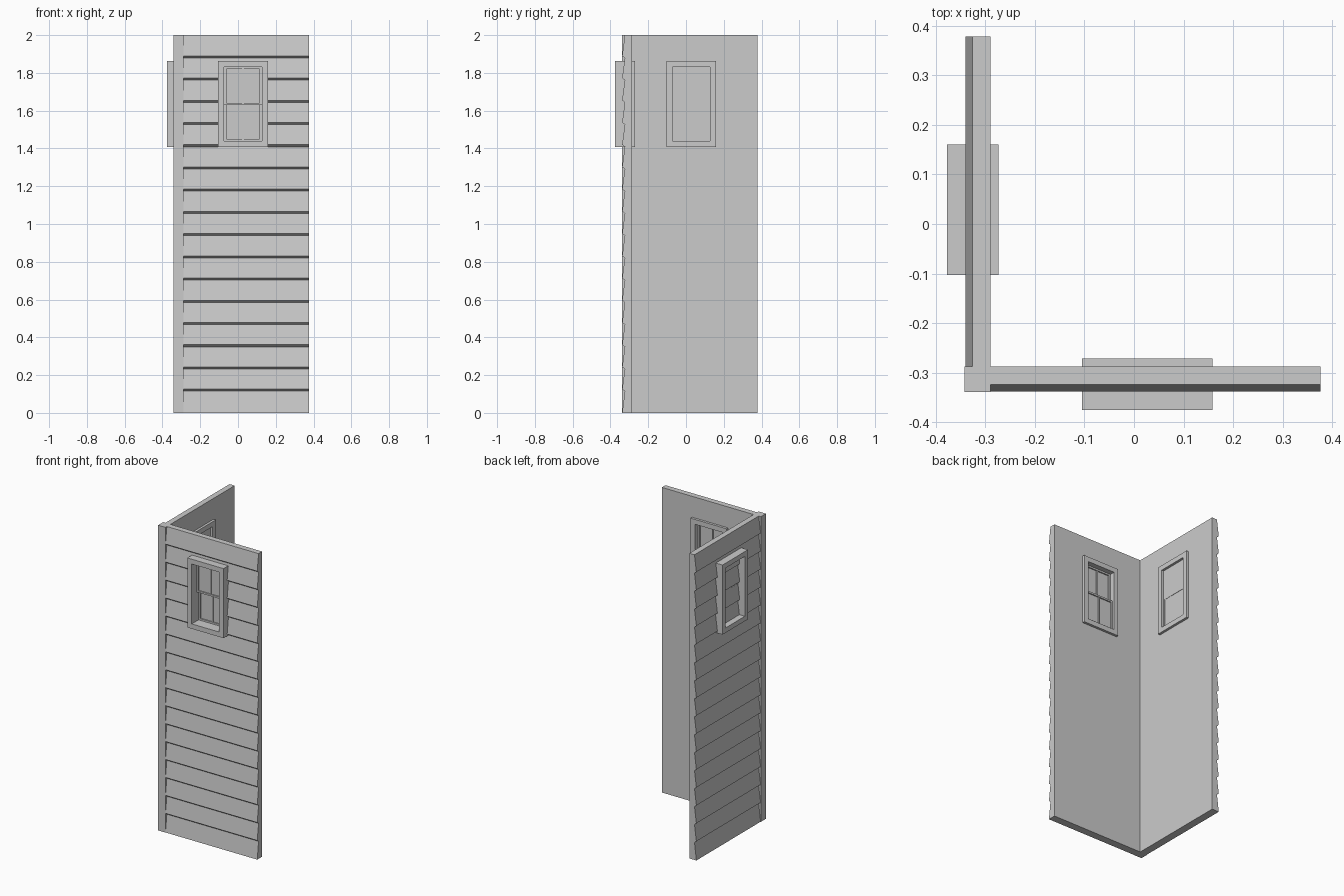
import bpy, bmesh

if "Cube" in bpy.data.objects:
    bpy.data.objects.remove(bpy.data.objects["Cube"])

BACK, OUT, TUCK = -0.287, -0.338, -0.324      # wall depths: inside face, board lip, board top
PITCH = 2 / 17


def place(v, swap):
    # The side wall is the front wall reflected across the corner diagonal
    return (v[1] - 0.002, v[0] + 0.002, v[2]) if swap else tuple(v)


def finish(name, bm, swap=False):
    for v in bm.verts:
        v.co = place(v.co, swap)
    bmesh.ops.recalc_face_normals(bm, faces=bm.faces)
    me = bpy.data.meshes.new(name)
    bm.to_mesh(me)
    bm.free()
    ob = bpy.data.objects.new(name, me)
    bpy.context.collection.objects.link(ob)
    return ob


def add_box(bm, x0, x1, y0, y1, z0, z1):
    r = bmesh.ops.create_cube(bm, size=1)
    for v in r["verts"]:
        v.co = ((x0 + x1) / 2 + v.co.x * (x1 - x0),
                (y0 + y1) / 2 + v.co.y * (y1 - y0),
                (z0 + z1) / 2 + v.co.z * (z1 - z0))


def box(name, *dims, swap=False):
    bm = bmesh.new()
    add_box(bm, *dims)
    return finish(name, bm, swap)


def ring(name, x0, x1, y0, y1, z0, z1, t, swap):
    # Rectangular frame with border t, made as one clean closed loop
    bm = bmesh.new()
    loops = []
    for y in (y0, y1):
        for d in (0, t):
            loops.append([bm.verts.new(p) for p in (
                (x0 + d, y, z0 + d), (x1 - d, y, z0 + d),
                (x1 - d, y, z1 - d), (x0 + d, y, z1 - d))])
    for a, b in ((0, 1), (1, 3), (3, 2), (2, 0)):
        for i in range(4):
            j = (i + 1) % 4
            bm.faces.new((loops[a][i], loops[a][j], loops[b][j], loops[b][i]))
    return finish(name, bm, swap)


def siding_wall(name, swap):
    # Lapped board profile extruded along the wall
    pts = [(BACK, 2), (BACK, 0), (OUT, 0)]
    for k in range(1, 17):
        z = k * PITCH
        pts += [(TUCK, z - 0.003), (OUT, z + 0.008)]
    pts.append((TUCK, 2))
    bm = bmesh.new()
    f = bm.faces.new([bm.verts.new((-0.289, y, z)) for y, z in pts])
    r = bmesh.ops.extrude_face_region(bm, geom=[f])
    for v in r["geom"]:
        if isinstance(v, bmesh.types.BMVert):
            v.co.x = 0.376
    wall = finish(name, bm, swap)
    # Window opening
    cutter = box("opening_cutter", -0.09, 0.14, -0.5, -0.1, 1.425, 1.85, swap=swap)
    cutter.hide_render = True
    mod = wall.modifiers.new("opening", "BOOLEAN")
    mod.operation, mod.solver, mod.object = "DIFFERENCE", "EXACT", cutter
    bpy.context.view_layer.objects.active = wall
    bpy.ops.object.modifier_apply(modifier=mod.name)
    bpy.data.objects.remove(cutter)


def sash(name, y0, y1, z0, z1, swap):
    x0, x1, t = -0.073, 0.126, 0.011
    ring(name + "_frame", x0, x1, y0, y1, z0, z1, t, swap)
    c, m = (x0 + x1) / 2, (y0 + y1) / 2
    box(name + "_muntin", c - 0.005, c + 0.005, y0 + 0.002, y1 - 0.002,
        z0 + t, z1 - t, swap=swap)
    box(name + "_glass", x0 + t, x1 - t, m - 0.002, m + 0.002,
        z0 + t, z1 - t, swap=swap)


for side, swap in (("front", False), ("side", True)):
    siding_wall(side + "_wall", swap)
    # Casing, then upper sash outside and lower sash inside
    ring(side + "_window_casing", -0.105, 0.158, -0.375, -0.271, 1.407, 1.863, 0.032, swap)
    sash(side + "_upper_sash", -0.325, -0.305, 1.629, 1.831, swap)
    sash(side + "_lower_sash", -0.305, -0.285, 1.439, 1.640, swap)

# Corner post
box("corner_post", -0.342, -0.289, -0.339, -0.287, 0, 2)
